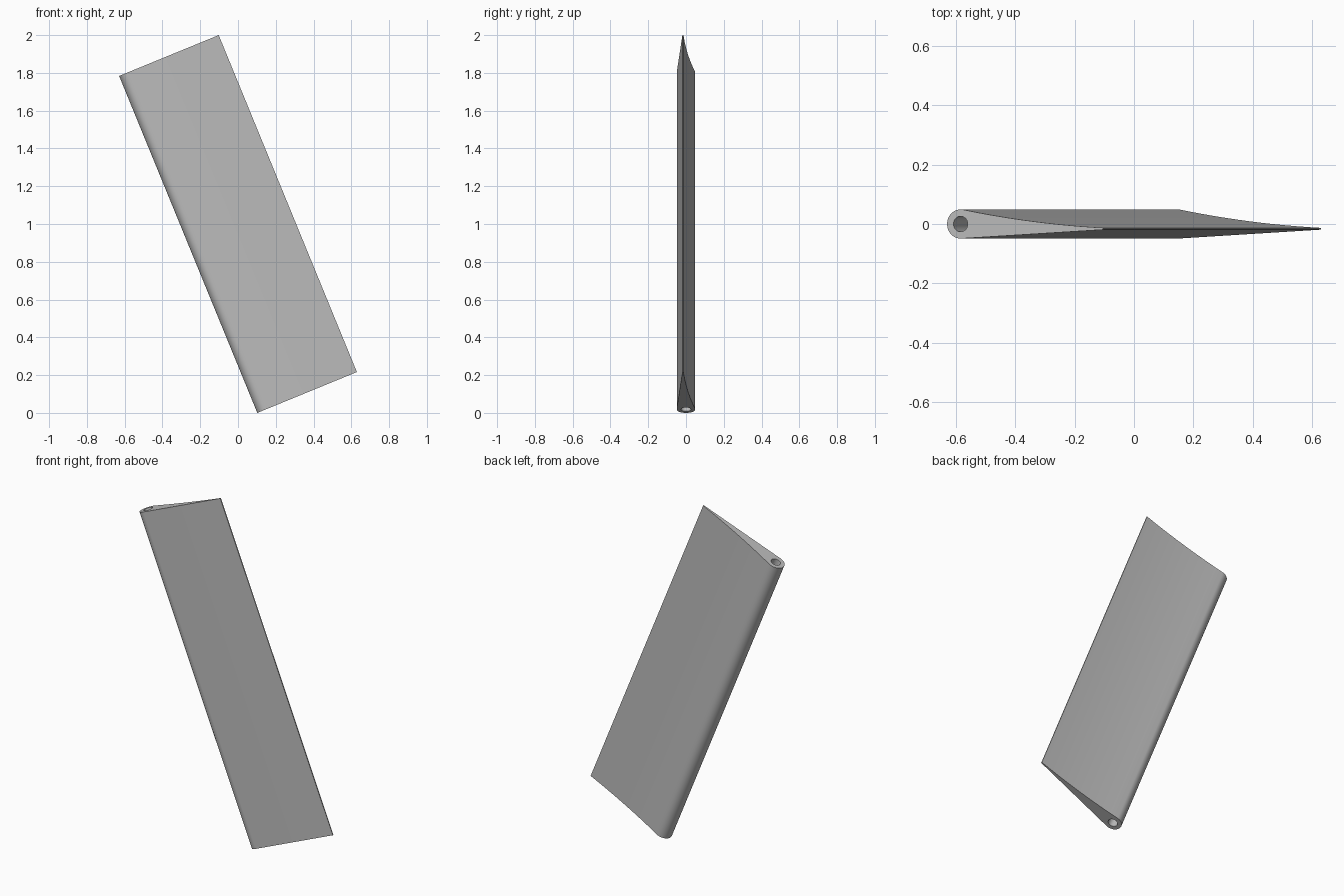
import bpy, bmesh
from math import sin, cos, pi, radians
from mathutils import Vector

cube = bpy.data.objects.get("Cube")
if cube:
    bpy.data.objects.remove(cube)

CHORD, SPAN, TILT = 0.57, 1.928, radians(22.3)
NOSE, BORE = 0.049, 0.026


def arc(radius, start, end, steps):
    """Points on a circle about the nose centre."""
    return [Vector((NOSE + radius * cos(start + (end - start) * i / steps),
                    radius * sin(start + (end - start) * i / steps), 0))
            for i in range(steps + 1)]


# Blade section: round nose, straight front side, hollow-curved back side
outline = arc(NOSE, radians(81), radians(273), 32)
outline.append(Vector((CHORD, -0.019, 0)))
tip, first = Vector((CHORD, -0.013, 0)), outline[0]
for i in range(12):
    t = i / 12
    p = tip.lerp(first, t)
    p.y -= 0.036 * t * (1 - t)
    outline.append(p)
bore = arc(BORE, 0, 2 * pi, 32)[:-1]

# Fill the section around the bore and extrude it along the span
bm = bmesh.new()
edges = []
for loop in (outline, bore):
    verts = [bm.verts.new(p - Vector((CHORD / 2, 0, SPAN / 2))) for p in loop]
    edges += [bm.edges.new((v, verts[i - 1])) for i, v in enumerate(verts)]
bmesh.ops.triangle_fill(bm, edges=edges, use_beauty=True, normal=(0, 0, 1))
caps = bm.faces[:]
grown = bmesh.ops.extrude_face_region(bm, geom=caps, use_keep_orig=True)["geom"]
bmesh.ops.translate(bm, vec=(0, 0, SPAN),
                    verts=[g for g in grown if isinstance(g, bmesh.types.BMVert)])
bmesh.ops.recalc_face_normals(bm, faces=bm.faces[:])
mesh = bpy.data.meshes.new("wing_blade")
bm.to_mesh(mesh)
bm.free()

# Plain grey surface
grey = bpy.data.materials.new("light grey")
grey.use_nodes = True
colour = (0.5, 0.5, 0.5, 1)
grey.diffuse_color = colour
grey.node_tree.nodes["Principled BSDF"].inputs["Base Color"].default_value = colour
mesh.materials.append(grey)

# Lean the blade so its trailing edge rises
blade = bpy.data.objects.new("wing_blade", mesh)
bpy.context.collection.objects.link(blade)
blade.location.z = 1
blade.rotation_euler.y = -TILT
bpy.ops.object.select_all(action="DESELECT")
blade.select_set(True)
bpy.context.view_layer.objects.active = blade
bpy.ops.object.shade_smooth_by_angle(angle=radians(30))
